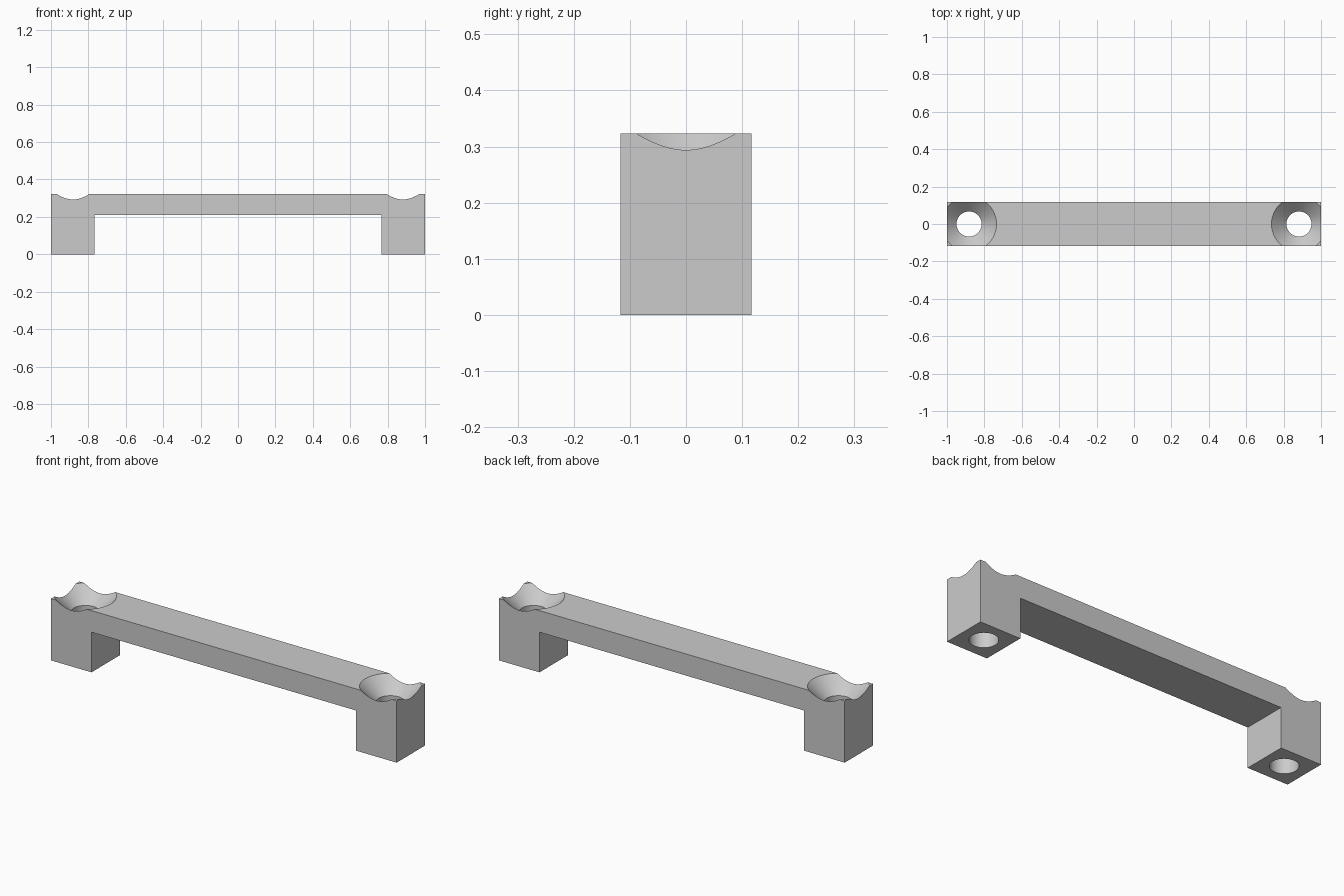
import bpy
import bmesh
import math
from mathutils import Vector

if "Cube" in bpy.data.objects:
    bpy.data.objects.remove(bpy.data.objects["Cube"], do_unlink=True)

HALF_DEPTH, TOP, UNDERSIDE, LEG_INNER = 0.117, 0.323, 0.21, 0.766
HOLE_X, HOLE_R, SINK_R = 0.882, 0.067, 0.147
OVER = 0.05  # cutter overshoot beyond the surfaces

# Plain grey finish
grey = bpy.data.materials.new("plain_grey")
grey.use_nodes = True
colour = (0.6, 0.6, 0.6, 1)
grey.diffuse_color = colour
grey.node_tree.nodes["Principled BSDF"].inputs["Base Color"].default_value = colour


def add_object(name, bm):
    bmesh.ops.recalc_face_normals(bm, faces=bm.faces)
    mesh = bpy.data.meshes.new(name)
    bm.to_mesh(mesh)
    bm.free()
    mesh.materials.append(grey)
    obj = bpy.data.objects.new(name, mesh)
    bpy.context.collection.objects.link(obj)
    return obj


# Handle body: bridge outline extruded front to back
half = [(LEG_INNER, UNDERSIDE), (LEG_INNER, 0), (1, 0), (1, TOP)]
outline = half + [(-x, z) for x, z in reversed(half)]
bm = bmesh.new()
face = bm.faces.new([bm.verts.new((x, -HALF_DEPTH, z)) for x, z in outline])
extruded = bmesh.ops.extrude_face_region(bm, geom=[face])["geom"]
bmesh.ops.translate(bm, vec=(0, 2 * HALF_DEPTH, 0),
                    verts=[v for v in extruded if isinstance(v, bmesh.types.BMVert)])
handle = add_object("pull_handle", bm)


# Countersunk screw hole: straight bore opening into a 45 degree cone
def screw_hole(name, x):
    profile = [(0, -OVER), (HOLE_R, -OVER), (HOLE_R, TOP - (SINK_R - HOLE_R)),
               (SINK_R + OVER, TOP + OVER), (0, TOP + OVER)]
    bm = bmesh.new()
    verts = [bm.verts.new((x + r, 0, z)) for r, z in profile]
    edges = [bm.edges.new(pair) for pair in zip(verts, verts[1:])]
    bmesh.ops.spin(bm, geom=verts + edges, cent=Vector((x, 0, 0)), axis=(0, 0, 1),
                   angle=math.tau, steps=96, use_merge=True)
    bmesh.ops.remove_doubles(bm, verts=bm.verts, dist=1e-5)
    cutter = add_object(name, bm)
    cutter.hide_render = True
    return cutter


bpy.context.view_layer.objects.active = handle
for side, sign in (("left", 1), ("right", -1)):
    cutter = screw_hole(side + "_screw_hole_cutter", sign * HOLE_X)
    cut = handle.modifiers.new("screw_hole", "BOOLEAN")
    cut.operation, cut.solver, cut.object = "DIFFERENCE", "EXACT", cutter
    bpy.ops.object.modifier_apply(modifier=cut.name)
    bpy.data.objects.remove(cutter, do_unlink=True)

# Smooth the bores and cones, keep the body edges sharp
bpy.ops.object.select_all(action="DESELECT")
handle.select_set(True)
bpy.ops.object.shade_smooth_by_angle(angle=math.radians(30))
